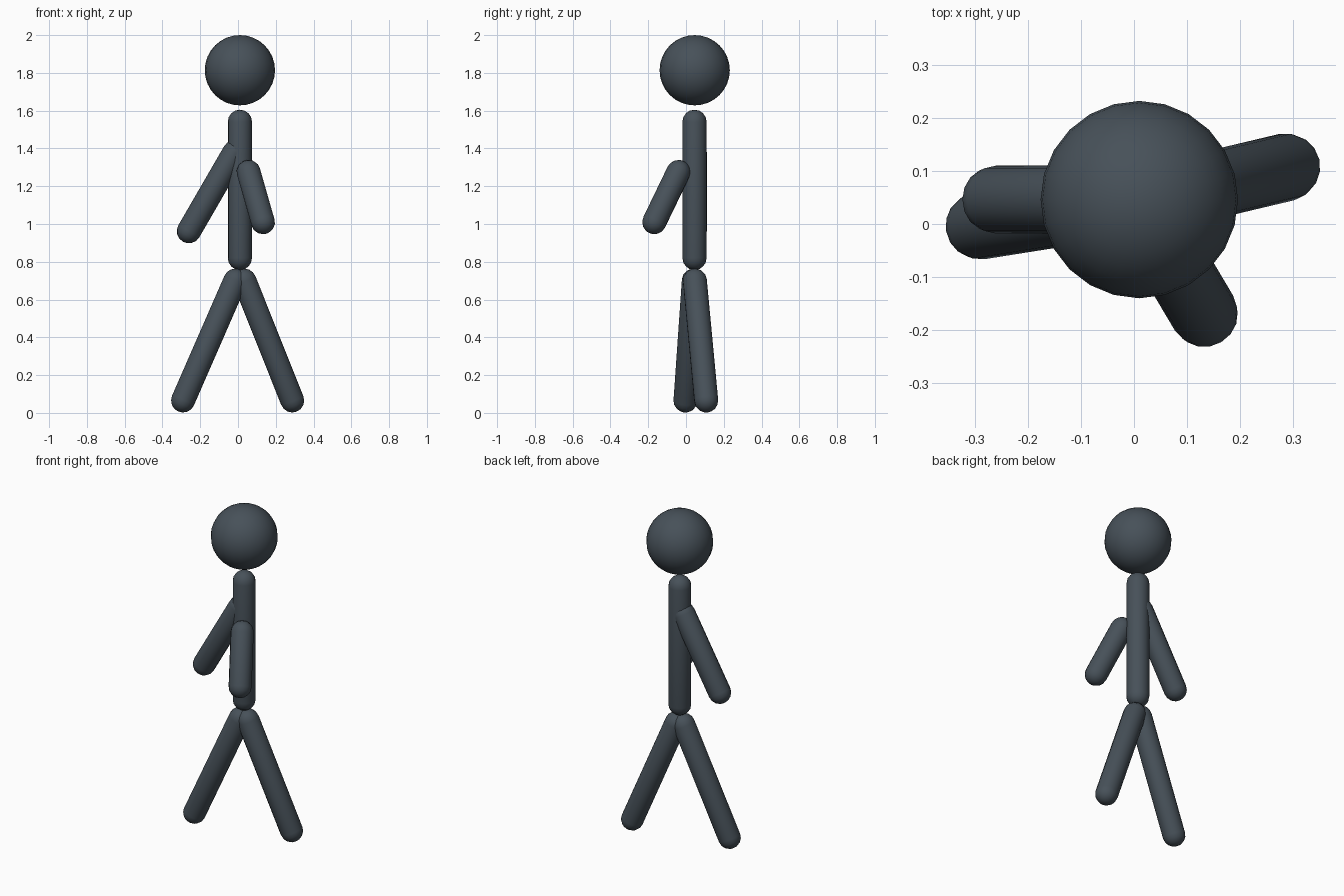
import bpy, bmesh, math
from mathutils import Vector

if "Cube" in bpy.data.objects:
    bpy.data.objects.remove(bpy.data.objects["Cube"])

slate = bpy.data.materials.new("dark_slate")
slate.diffuse_color = (0.063, 0.082, 0.1, 1)
slate.use_nodes = True
slate.node_tree.nodes["Principled BSDF"].inputs["Base Color"].default_value = slate.diffuse_color

R = 0.064       # limb radius
SIDES = 16
CAP = 4         # rings in each rounded end


def finish(bm, name):
    bmesh.ops.recalc_face_normals(bm, faces=bm.faces)
    for f in bm.faces:
        f.smooth = True
    me = bpy.data.meshes.new(name)
    bm.to_mesh(me)
    bm.free()
    me.materials.append(slate)
    ob = bpy.data.objects.new(name, me)
    bpy.context.collection.objects.link(ob)
    return ob


def capsule(name, a, b):
    """Round-ended rod; a and b are the centres of its end caps."""
    a, b = Vector(a), Vector(b)
    length = (b - a).length
    steps = [i * math.pi / 2 / CAP for i in range(CAP + 1)]
    profile = [(R * math.sin(t), -R * math.cos(t)) for t in steps]
    profile += [(r, length - z) for r, z in reversed(profile)]
    bm = bmesh.new()
    vs = [bm.verts.new((r, 0, z)) for r, z in profile]
    edges = [bm.edges.new(p) for p in zip(vs, vs[1:])]
    bmesh.ops.spin(bm, geom=vs + edges, cent=(0, 0, 0), axis=(0, 0, 1),
                   angle=2 * math.pi, steps=SIDES)
    bmesh.ops.remove_doubles(bm, verts=bm.verts, dist=1e-4)
    ob = finish(bm, name)
    ob.location = a
    ob.rotation_mode = 'QUATERNION'
    ob.rotation_quaternion = (b - a).to_track_quat('Z', 'Y')


# Head
bm = bmesh.new()
bmesh.ops.create_uvsphere(bm, u_segments=24, v_segments=16, radius=0.186)
finish(bm, "head").location = (0.01, 0.046, 1.814)

# Torso and limbs
capsule("torso", (0.01, 0.045, 0.82), (0.01, 0.045, 1.541))
capsule("left_arm", (-0.26, 0.046, 0.962), (-0.018, 0.046, 1.38))
capsule("right_arm", (0.132, -0.168, 1.01), (0.056, -0.04, 1.275))
capsule("left_leg", (-0.291, -0.003, 0.066), (-0.014, 0.041, 0.7))
capsule("right_leg", (0.287, 0.107, 0.066), (0.034, 0.047, 0.7))
